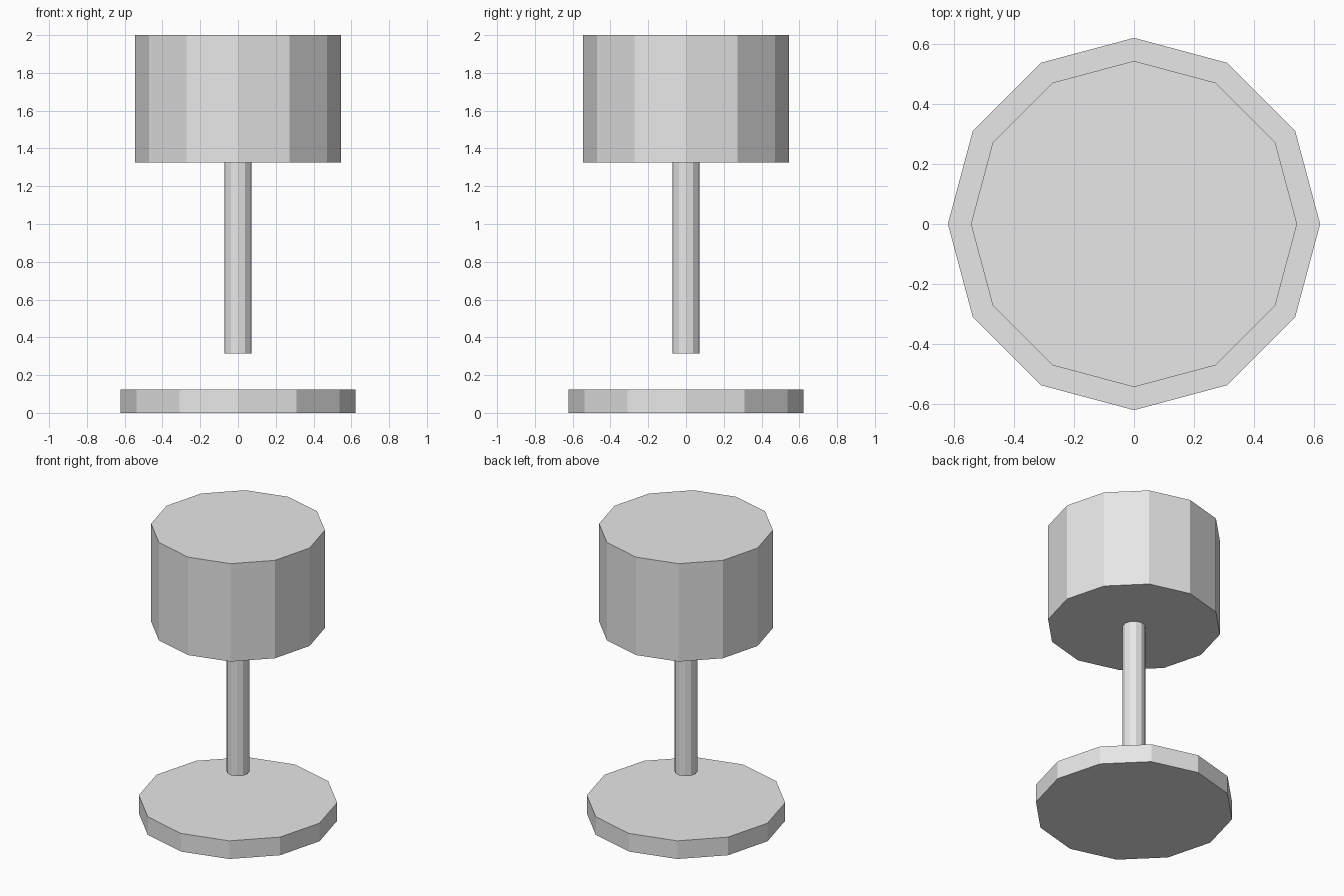
import bpy

# Remove the default cube
cube = bpy.data.objects.get("Cube")
if cube:
    bpy.data.objects.remove(cube, do_unlink=True)

# Single light grey material
grey = bpy.data.materials.new("light_grey")
grey.use_nodes = True
colour = (0.8, 0.8, 0.8, 1.0)
grey.diffuse_color = colour
grey.node_tree.nodes["Principled BSDF"].inputs["Base Color"].default_value = colour


def drum(name, radius, bottom, top):
    """Closed, flat-shaded twelve-sided cylinder standing on the z axis."""
    bpy.ops.mesh.primitive_cylinder_add(
        vertices=12, radius=radius, depth=top - bottom,
        location=(0, 0, (bottom + top) / 2))
    part = bpy.context.object
    part.name = name
    part.data.name = name
    part.data.materials.append(grey)
    return part


# Lamp parts: the pole hangs from the shade, clear of the base
drum("lamp_base", 0.622, 0.0, 0.125)
drum("lamp_pole", 0.072, 0.315, 1.33)
drum("lamp_shade", 0.545, 1.325, 2.0)
